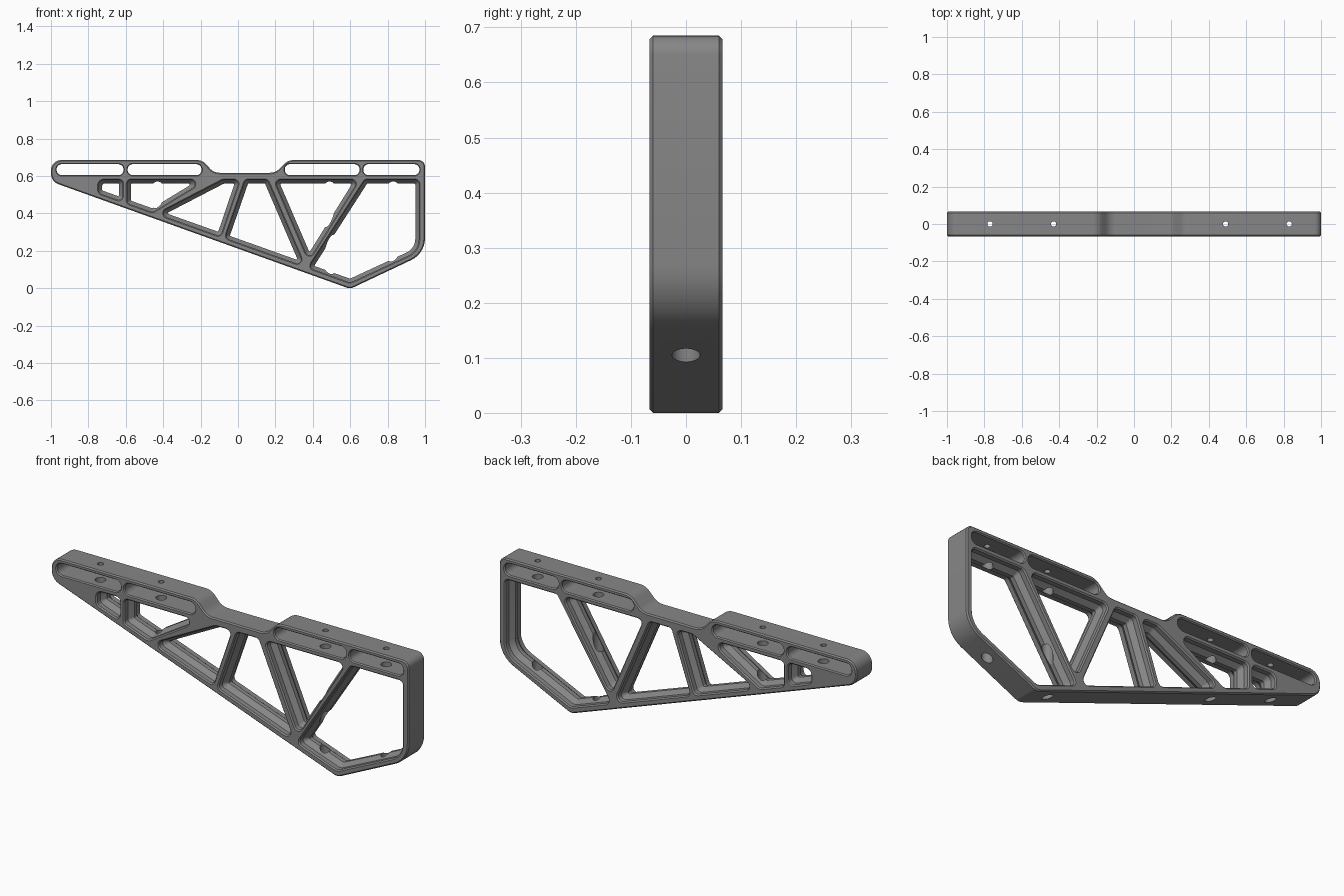
import bpy, bmesh, math
from mathutils import Vector

if "Cube" in bpy.data.objects:
    bpy.data.objects.remove(bpy.data.objects["Cube"])

HALF = 0.066      # half thickness of the plate
CH = 0.006        # edge chamfer
SEG = 7           # segments per rounded corner

metal = bpy.data.materials.new("grey_metal")
metal.diffuse_color = (0.24, 0.24, 0.24, 1)
metal.use_nodes = True
metal.node_tree.nodes["Principled BSDF"].inputs["Base Color"].default_value = metal.diffuse_color


def rounded(corners, inset=0.0):
    """Offset a counter-clockwise polygon inwards and round its (x, z, radius) corners."""
    n = len(corners)
    pts = [Vector(c[:2]) for c in corners]
    moved, radii = [], []
    for i, p in enumerate(pts):
        a = (p - pts[i - 1]).normalized()
        b = (pts[(i + 1) % n] - p).normalized()
        na, nb = Vector((-a.y, a.x)), Vector((-b.y, b.x))
        moved.append(p + (na + nb) * (inset / (1 + na.dot(nb))))
        turn = 1 if a.x * b.y - a.y * b.x > 0 else -1
        radii.append(max(corners[i][2] - turn * inset, 0.006))
    out = []
    for i, p in enumerate(moved):
        u, v = moved[i - 1] - p, moved[(i + 1) % n] - p
        limit = 0.48 * min(u.length, v.length)
        half = u.angle(v) / 2
        t = min(radii[i] / math.tan(half), limit)
        r = t * math.tan(half)
        centre = p + (u.normalized() + v.normalized()).normalized() * (r / math.sin(half))
        s = p + u.normalized() * t - centre
        e = p + v.normalized() * t - centre
        sweep = s.angle_signed(e)
        for k in range(SEG + 1):
            ang = -sweep * k / SEG
            out.append(centre + Vector((s.x * math.cos(ang) - s.y * math.sin(ang),
                                        s.x * math.sin(ang) + s.y * math.cos(ang))))
    return out


def loft(name, corners, layers):
    """Solid through (y, inset) layers of one rounded outline."""
    bm = bmesh.new()
    rings = [[bm.verts.new((p.x, y, p.y)) for p in rounded(corners, d)] for y, d in layers]
    for lo, hi in zip(rings, rings[1:]):
        for i in range(len(lo)):
            j = (i + 1) % len(lo)
            bm.faces.new((lo[i], lo[j], hi[j], hi[i]))
    bm.faces.new(rings[0])
    bm.faces.new(rings[-1])
    bmesh.ops.recalc_face_normals(bm, faces=bm.faces)
    return finish(name, bm)


def finish(name, bm):
    me = bpy.data.meshes.new(name)
    bm.to_mesh(me)
    bm.free()
    me.materials.append(metal)
    ob = bpy.data.objects.new(name, me)
    bpy.context.collection.objects.link(ob)
    return ob


def both(layers):
    """Mirror layers given from the outside to the middle."""
    return [(-y, d) for y, d in layers] + [(y, d) for y, d in reversed(layers)]


def cylinder(name, x, r, z0, z1):
    bm = bmesh.new()
    bmesh.ops.create_cone(bm, cap_ends=True, segments=28, radius1=r, radius2=r, depth=z1 - z0)
    bmesh.ops.translate(bm, verts=bm.verts, vec=(x, 0, (z0 + z1) / 2))
    return finish(name, bm)


def low(x, r, lift=0.03):
    """Corner on a line parallel to the sloping lower edge."""
    return (x, lift - 0.356 * (x - 0.6), r)


# Plate outline, counter-clockwise seen from the front
outline = [
    (0.6, -0.004, 0.05), (1, 0.185, 0.13), (1, 0.685, 0.035),
    (0.268, 0.685, 0.07), (0.2, 0.617, 0.07),
    (-0.13, 0.617, 0.07), (-0.19, 0.685, 0.07),
    (-1, 0.685, 0.065), (-1, 0.57, 0.06),
]
bracket = loft("bracket", outline, both([(HALF, CH), (HALF - CH, 0)]))

TOP, R = 0.578, 0.022
windows = [
    [low(-0.745, 0.025), low(-0.617, R), (-0.617, TOP, R), (-0.745, TOP, 0.03)],
    [low(-0.592, R), low(-0.457, 0.035), (-0.175, TOP, R), (-0.592, TOP, R)],
    [low(-0.43, R), low(-0.094, R), (0.008, TOP, R), (-0.08, TOP, 0.04)],
    [low(-0.068, R), low(0.355, R), (0.157, TOP, R), (0.04, TOP, R)],
    [(0.379, 0.151, R), (0.645, TOP, R), (0.195, TOP, R)],
    [low(0.378, R), (0.6, 0.03, 0.04), (0.967, 0.2, 0.1),
     (0.967, TOP, R), (0.68, TOP, R)],
]
slots = [(-0.97, -0.612), (-0.59, -0.195), (0.25, 0.65), (0.67, 0.97)]

# Truss windows with a ridge running round the middle of the wall
cutters = []
ridge = both([(HALF + 0.004, -CH - 0.004), (HALF - CH, 0), (0.036, 0), (0.011, 0.019)])
for w in windows:
    cutters.append(loft("window_cutter", w, ridge))

# Long slots under the top rail
for x0, x1 in slots:
    ring = [(x0, 0.604, 0.028), (x1, 0.604, 0.028), (x1, 0.663, 0.028), (x0, 0.663, 0.028)]
    cutters.append(loft("slot_cutter", ring,
                        both([(HALF + 0.004, -CH - 0.002), (HALF - CH, 0)])))

# Vertical screw holes: narrow in the top rail, wide below it
for x in (-0.77, -0.43, 0.49, 0.83):
    cutters.append(cylinder("screw_hole_cutter", x, 0.014, 0.63, 0.75))
    cutters.append(cylinder("access_hole_cutter", x, 0.0255, -0.1, 0.635))

bpy.context.view_layer.objects.active = bracket
for c in cutters:
    m = bracket.modifiers.new("cut", 'BOOLEAN')
    m.operation, m.solver, m.object = 'DIFFERENCE', 'EXACT', c
    bpy.ops.object.modifier_apply(modifier=m.name)
    bpy.data.objects.remove(c)

bpy.ops.object.select_all(action='DESELECT')
bracket.select_set(True)
bpy.ops.object.shade_smooth_by_angle(angle=math.radians(25))
